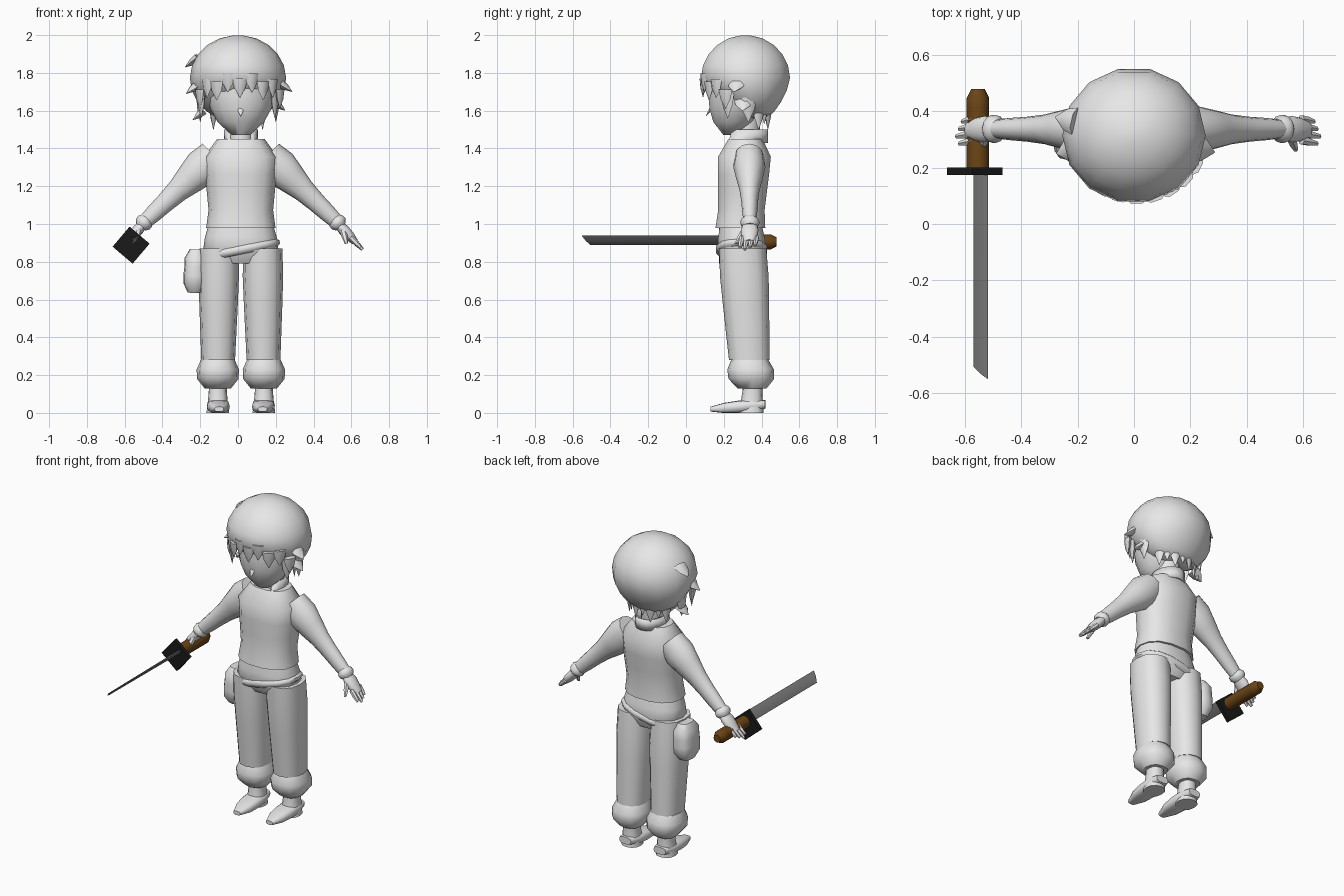
import bpy, bmesh, math
from math import sin, cos, pi
from mathutils import Vector

if "Cube" in bpy.data.objects:
    bpy.data.objects.remove(bpy.data.objects["Cube"])

MIDDLE = .015  # x of the body centre line


def material(name, *rgb):
    mat = bpy.data.materials.new(name)
    mat.use_nodes = True
    mat.diffuse_color = (*rgb, 1)
    mat.node_tree.nodes["Principled BSDF"].inputs["Base Color"].default_value = (*rgb, 1)
    return mat


GREY = material("pale grey", .8, .8, .8)
STEEL = material("blade steel", .2, .2, .2)
BLACK = material("guard black", .01, .01, .01)
BROWN = material("handle brown", .15, .06, .008)


def finish(name, bm, mat, angle):
    """Turn a bmesh into a smooth object with sharp hard edges."""
    bmesh.ops.recalc_face_normals(bm, faces=bm.faces)
    mesh = bpy.data.meshes.new(name)
    bm.to_mesh(mesh)
    bm.free()
    mesh.materials.append(mat)
    for face in mesh.polygons:
        face.use_smooth = True
    mesh.set_sharp_from_angle(angle=math.radians(angle))
    obj = bpy.data.objects.new(name, mesh)
    bpy.context.collection.objects.link(obj)
    return obj


def loft(name, rings, mat=GREY, sides=12, power=1, angle=50):
    """Skin rings given as (centre, u axis, v axis); low power makes them boxy."""
    def boxy(value):
        return math.copysign(abs(value) ** power, value) if abs(value) > 1e-6 else 0

    bm = bmesh.new()
    loops = []
    for centre, u, v in rings:
        turns = [2 * pi * i / sides for i in range(sides)]
        loops.append([bm.verts.new(Vector(centre) + Vector(u) * boxy(cos(t)) + Vector(v) * boxy(sin(t)))
                      for t in turns])
    for lower, upper in zip(loops, loops[1:]):
        for i in range(sides):
            bm.faces.new((lower[i - 1], lower[i], upper[i], upper[i - 1]))
    bm.faces.new(loops[0])
    bm.faces.new(loops[-1])
    return finish(name, bm, mat, angle)


def tube(name, start, end, width, depth, scales, **options):
    """Straight tube with evenly spaced rings, each scaled from width and depth."""
    start, end = Vector(start), Vector(end)
    along = (end - start).normalized()
    axis = Vector((0, 0, 1)) if abs(along.y) > .8 else Vector((0, 1, 0))
    across = axis.cross(along).normalized()
    last = len(scales) - 1
    return loft(name, [(start.lerp(end, i / last), across * width * k, axis * depth * k)
                       for i, k in enumerate(scales)], **options)


def tuft(name, tip, radius, rise, pull=1):
    """Flat lock of hair, rooted above its tip and pulled towards the head's axis."""
    tip, axis = Vector(tip), Vector((0, .32, tip[2]))
    base = axis.lerp(tip, pull) + Vector((0, 0, rise))
    run = tip - base
    u = run.cross(tip - axis).normalized() * radius
    v = run.cross(u).normalized() * radius / 2
    loft(name, [(base.lerp(tip, t), u * k, v * k) for t, k in ((0, 1), (.5, .75), (1, .04))], sides=6)


# Head
tube("face", (MIDDLE, .24, 1.47), (MIDDLE, .29, 1.75), .19, .17, (.25, .65, .85, .95, 1), sides=14)
tuft("nose", (MIDDLE, .105, 1.57), .018, .05, .85)
tube("neck", (MIDDLE, .31, 1.36), (MIDDLE, .325, 1.56), .065, .07, (1, 1))

# Hair cap: an egg whose lower front retreats behind the face
cap = []
for i in range(10):
    turn = .1 + i * .29
    dip = max(0, -cos(turn))
    size = sin(turn)
    cap.append(((0, .315 + .06 * dip, 1.77 + .23 * cos(turn)), (.255 * size, 0, 0),
                (0, .242 * size * (1 - .4 * dip), 0)))
loft("hair_cap", cap, sides=14)

# Fringe sweeps round the brow
for i in range(9):
    turn = (i - 4) * .27
    zigzag = .02 if i % 2 else -.01
    tuft("fringe_lock", (.24 * sin(turn) + .01, .315 - .225 * cos(turn), 1.68 - .05 * turn ** 2 + zigzag),
         .04, .1)

# Nape, side locks and stray flicks
for i in range(7):
    turn = (i - 3) * .35
    tuft("nape_lock", (.15 * sin(turn), .33 + .11 * cos(turn), 1.53 if i % 2 else 1.5), .035, .13)
for side in (-1, 1):
    tuft("side_lock", (side * .195, .22, 1.56), .04, .14)
    tuft("ear_lock", (side * .2, .33, 1.54), .045, .13)
for tip in ((-.28, .38, 1.83), (-.275, .25, 1.69), (-.24, .32, 1.55), (.287, .255, 1.7), (.25, .3, 1.6)):
    tuft("hair_flick", tip, .05, .05, .75)

# Shirt
tube("shirt", (MIDDLE, .288, .98), (MIDDLE, .315, 1.45), .18, .132, (1.02, .95, 1, 1.05, 1.08, .7),
     sides=14, power=.85)

# Collar: a band open at the front, dipping towards its ends
bm = bmesh.new()
band = []
for i in range(13):
    t = i / 6 - 1
    turn = pi / 2 + 2.4 * t
    dip = max(0, abs(t) - .6) / 4
    x, y = MIDDLE + .09 * cos(turn), .325 + .11 * sin(turn)
    band.append((bm.verts.new((x, y - dip / 2, 1.43 - dip)), bm.verts.new((x, y, 1.5))))
for (a, b), (c, d) in zip(band, band[1:]):
    bm.faces.new((a, c, d, b))
collar = finish("collar", bm, GREY, 50)
collar.modifiers.new("thickness", "SOLIDIFY").thickness = .01

# Seat of the trousers, slanted belt and hip pouch
tube("trouser_seat", (MIDDLE, .3, .79), (MIDDLE, .29, 1), .2, .132, (.7, 1, .95, .85), sides=14, power=.85)
tube("belt", (.02, .295, .84), (.01, .295, .89), .21, .138, (.9, 1, 1, .9), sides=14, power=.85)
tube("hip_pouch", (-.22, .315, .865), (-.23, .315, .635), .06, .085, (.6, 1, 1, 1.05, 1, .6), power=.7)

# Limbs, once for each side
for side in (-1, 1):
    def at(x, y, z):
        return (MIDDLE + side * x, y, z)

    tube("sleeve", at(.14, .335, 1.36), at(.525, .338, .995), .1, .085, (.9, 1, .82, .62, .52, .46, .36))
    tube("cuff", at(.495, .338, 1.03), at(.53, .338, .985), .046, .05, (.7, 1, 1, .7))
    tube("palm", at(.515, .338, 1), at(.605, .335, .905), .03, .047, (.8, 1, .9, .6))
    for i in range(4):
        y = .296 + .026 * i
        short = .01 * abs(i - 1)
        tube("finger", at(.58, y, .93), at(.645 - short, y - .01, .865 + short), .015, .014, (1, 1, .6), sides=6)
    tube("thumb", at(.54, .31, .97), at(.56, .265, .895), .018, .018, (1, .9, .5), sides=6)

    tube("trouser_leg", at(.116, .3, .87), at(.12, .335, .28), .104, .125, (1, 1.03, .98, .92, .86), power=.85)
    tube("trouser_gather", at(.122, .338, .28), at(.122, .35, .13), .1, .11, (.9, 1.12, 1.1, .7), power=.85)
    tube("ankle", at(.122, .355, .18), at(.122, .345, 0), .05, .055, (1, .95, 1.05, 1.2), power=.85)
    tube("foot", at(.122, .42, .045), at(.115, .13, .02), .06, .032, (.7, 1, 1, .85, .4), power=.65)

# Sword
tube("sword_handle", (-.555, .19, .905), (-.555, .48, .905), .04, .04, (*[1] * 9, .6), mat=BROWN)
loft("sword_guard", [((-.566, y, .888), (.098, 0, .008), (-.008, 0, .098)) for y in (.175, .2)],
     BLACK, sides=4, angle=30)
loft("sword_blade", [((-.545, .18, .914), (.026, 0, .024), (-.007, 0, .007)),
                     ((-.545, -.53, .914), (.026, -.022, .024), (-.004, 0, .004))],
     STEEL, sides=4, angle=25)
